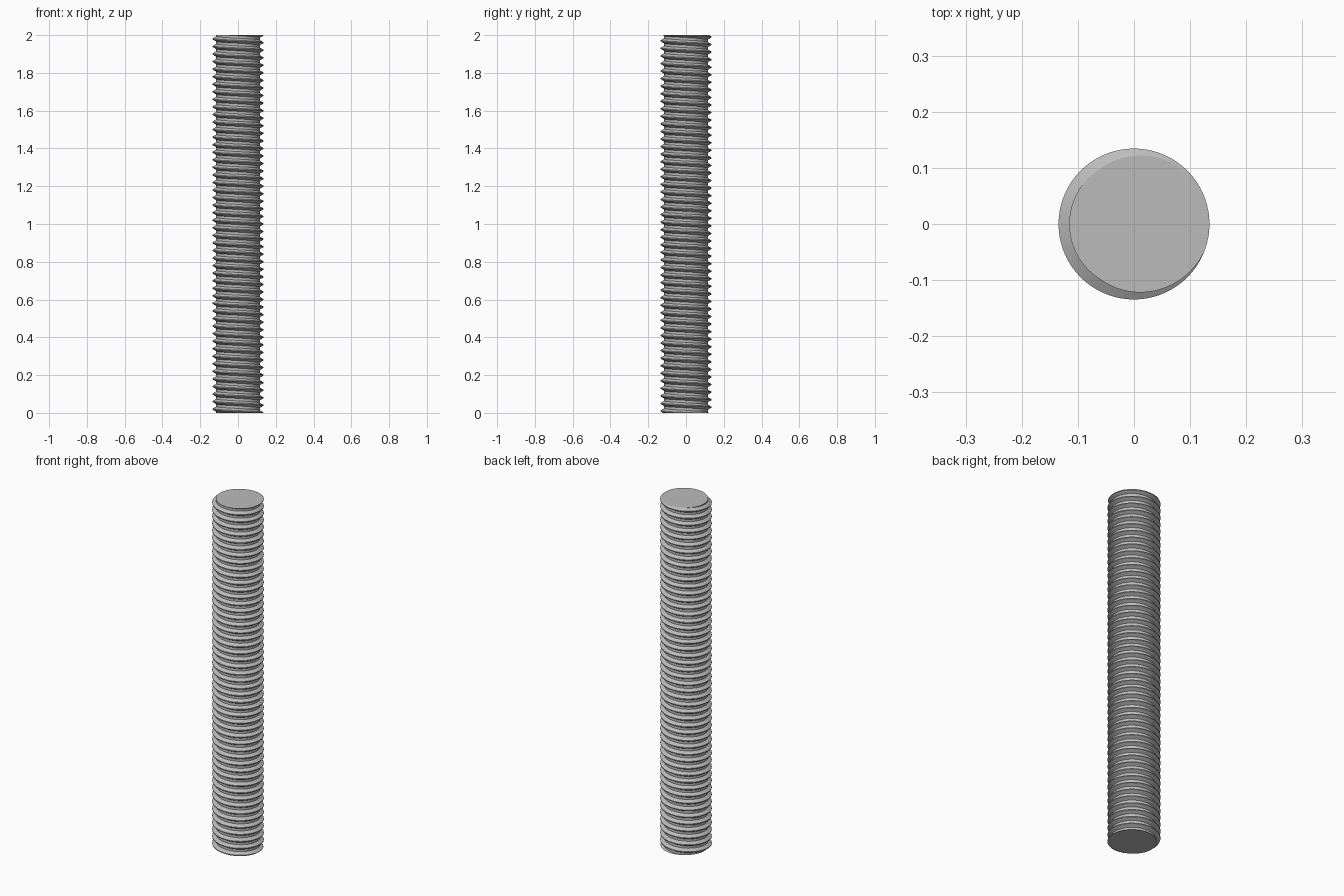
import bpy, bmesh, math

if "Cube" in bpy.data.objects:
    bpy.data.objects.remove(bpy.data.objects["Cube"])

LENGTH, PITCH, SEGMENTS = 2.0, 0.04, 72
CREST, ROOT = 0.1345, 0.1155
HAND = -1  # +1 right-handed, -1 left-handed

steel = bpy.data.materials.new("Steel Grey")
steel.use_nodes = True
steel.diffuse_color = (0.5, 0.5, 0.5, 1)
steel.node_tree.nodes["Principled BSDF"].inputs["Base Color"].default_value = (0.5, 0.5, 0.5, 1)

# One thread tooth: flat crest, sixty-degree flanks, flat root
crest_half = PITCH / 16
flank = (CREST - ROOT) / math.tan(math.radians(60))
tooth = [(ROOT, -crest_half - flank), (CREST, -crest_half),
         (CREST, crest_half), (ROOT, crest_half + flank)]

# Helical thread surface, overlong at both ends
bm = bmesh.new()
turns = round(LENGTH / PITCH)
profile = [(r, z + k * PITCH) for k in range(-2, turns + 3) for r, z in tooth]
columns = []
for s in range(SEGMENTS):
    a = math.tau * s / SEGMENTS
    rise = HAND * PITCH * s / SEGMENTS
    columns.append([bm.verts.new((r * math.cos(a), r * math.sin(a), z + rise))
                    for r, z in profile])
for s in range(SEGMENTS):
    here, there = columns[s], columns[(s + 1) % SEGMENTS]
    # The last column joins the first one pitch further along
    shift = len(tooth) * HAND if s == SEGMENTS - 1 else 0
    for i in range(len(profile) - 1):
        j = i + shift
        if 0 <= j and j + 1 < len(profile):
            bm.faces.new((here[i], there[j], there[j + 1], here[i + 1]))

# Saw both ends flat and close them
for z, side in ((0, -1), (LENGTH, 1)):
    cut = bmesh.ops.bisect_plane(bm, geom=bm.verts[:] + bm.edges[:] + bm.faces[:],
                                 dist=1e-6, plane_co=(0, 0, z), plane_no=(0, 0, side),
                                 clear_outer=True)
    rim = [e for e in cut["geom_cut"] if isinstance(e, bmesh.types.BMEdge)]
    bmesh.ops.holes_fill(bm, edges=rim)
bmesh.ops.recalc_face_normals(bm, faces=bm.faces[:])

mesh = bpy.data.meshes.new("threaded_rod")
bm.to_mesh(mesh)
bm.free()
mesh.materials.append(steel)
rod = bpy.data.objects.new("threaded_rod", mesh)
bpy.context.collection.objects.link(rod)
bpy.context.view_layer.objects.active = rod
rod.select_set(True)
bpy.ops.object.shade_smooth_by_angle(angle=math.radians(25))
